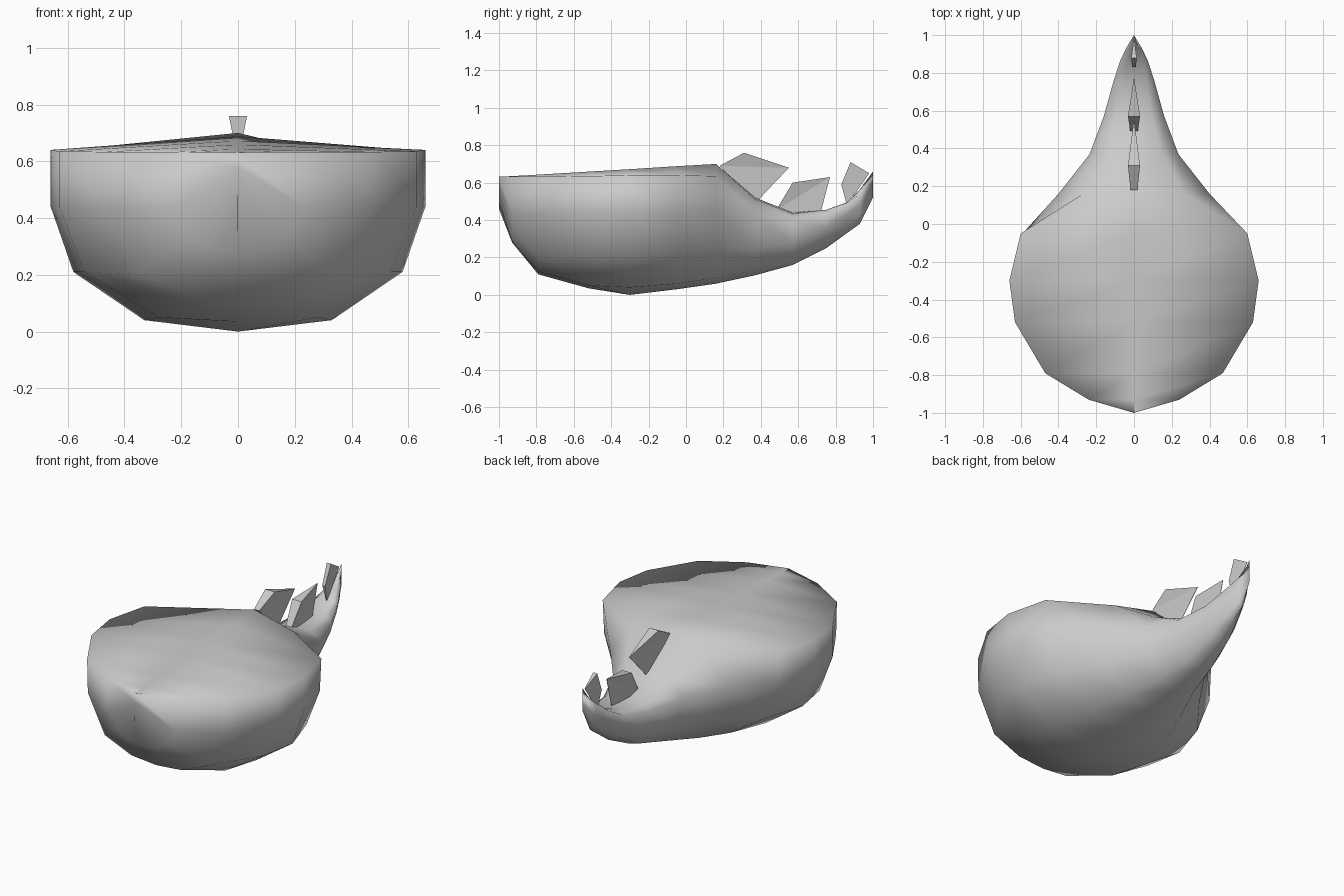
import bpy, bmesh

def make_object(name, bm, smooth):
    bmesh.ops.remove_doubles(bm, verts=bm.verts, dist=0.0005)
    bmesh.ops.dissolve_degenerate(bm, edges=bm.edges, dist=0.0005)
    bmesh.ops.recalc_face_normals(bm, faces=bm.faces)
    me = bpy.data.meshes.new(name)
    bm.to_mesh(me)
    bm.free()
    for p in me.polygons:
        p.use_smooth = smooth
    ob = bpy.data.objects.new(name, me)
    bpy.context.collection.objects.link(ob)
    return ob

# Cross-sections: y, top z, four half-section points (x, z), keel z
sections = [
    (-1.00, .632, (0, .63), (0, .58), (0, .54), (0, .50), .46),
    (-.93, .635, (.24, .632), (.24, .43), (.17, .34), (.08, .29), .28),
    (-.79, .643, (.47, .633), (.465, .43), (.35, .20), (.17, .125), .11),
    (-.52, .659, (.63, .635), (.63, .44), (.54, .21), (.28, .05), .035),
    (-.30, .672, (.66, .64), (.66, .44), (.58, .21), (.33, .04), .0),
    (-.05, .688, (.60, .64), (.59, .44), (.50, .21), (.27, .06), .03),
    (.16, .70, (.27, .635), (.40, .45), (.34, .24), (.20, .09), .06),
    (.37, .52, (.15, .51), (.235, .43), (.20, .25), (.12, .13), .105),
    (.57, .44, (.09, .435), (.16, .40), (.14, .28), (.08, .18), .16),
    (.75, .45, (.06, .455), (.11, .43), (.10, .36), (.06, .28), .25),
    (.86, .49, (.04, .495), (.075, .49), (.065, .43), (.035, .36), .33),
    (.93, .565, (.025, .56), (.042, .54), (.037, .48), (.02, .42), .38),
    (1.00, .66, (0, .64), (0, .60), (0, .57), (0, .54), .52),
]

# Teardrop bowl body running into the upturned tail
bm = bmesh.new()
rings = []
for y, top, a, b, c, d, keel in sections:
    half = [a, b, c, d]
    loop = [(0, top)] + half + [(0, keel)] + [(-x, z) for x, z in reversed(half)]
    rings.append([bm.verts.new((x, y, z)) for x, z in loop])
for r0, r1 in zip(rings, rings[1:]):
    n = len(r0)
    for i in range(n):
        j = (i + 1) % n
        bm.faces.new((r0[i], r0[j], r1[j], r1[i]))
make_object("body", bm, True)

# Wedge spikes along the tail: side outline points (y, z, half width)
spikes = [
    [(.18, .69, .018), (.31, .76, .032), (.55, .68, .001), (.37, .49, .001)],
    [(.48, .45, .018), (.57, .60, .032), (.77, .63, .001), (.72, .44, .001)],
    [(.83, .59, .010), (.88, .71, .014), (.98, .65, .001), (.86, .48, .001)],
]
for k, pts in enumerate(spikes):
    bm = bmesh.new()
    left = [bm.verts.new((-w, y, z)) for y, z, w in pts]
    right = [bm.verts.new((w, y, z)) for y, z, w in pts]
    for s in (left, right):
        bm.faces.new((s[0], s[1], s[2]))
        bm.faces.new((s[0], s[2], s[3]))
    for i in range(4):
        j = (i + 1) % 4
        bm.faces.new((left[i], left[j], right[j], right[i]))
    make_object(f"tail_spike_{k + 1}", bm, False)
